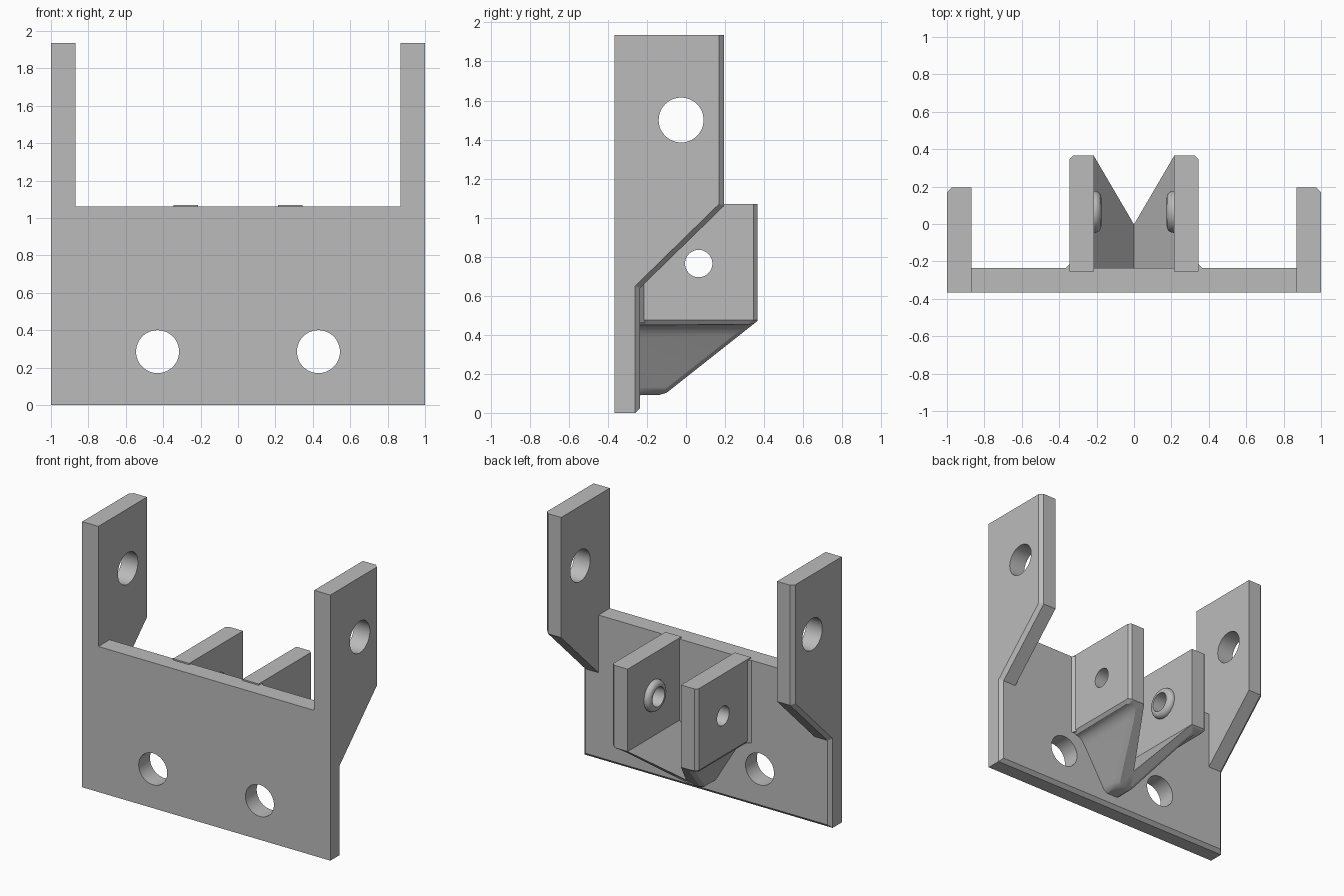
import bpy, bmesh, math
from mathutils import Vector, Matrix

cube = bpy.data.objects.get("Cube")
if cube:
    bpy.data.objects.remove(cube, do_unlink=True)

steel = bpy.data.materials.new("plain_grey")
steel.use_nodes = True
GREY = (0.5, 0.5, 0.5, 1)
steel.diffuse_color = GREY
steel.node_tree.nodes["Principled BSDF"].inputs["Base Color"].default_value = GREY


def finish(name, bm):
    bmesh.ops.recalc_face_normals(bm, faces=bm.faces[:])
    mesh = bpy.data.meshes.new(name)
    bm.to_mesh(mesh)
    bm.free()
    mesh.materials.append(steel)
    obj = bpy.data.objects.new(name, mesh)
    bpy.context.collection.objects.link(obj)
    return obj


def prism(points, axis, start, end):
    """Extrude a 2D outline along the x, y or z axis."""
    place = {"x": lambda p: (start, p[0], p[1]),
             "y": lambda p: (p[0], start, p[1]),
             "z": lambda p: (p[0], p[1], start)}[axis]
    bm = bmesh.new()
    face = bm.faces.new([bm.verts.new(place(p)) for p in points])
    geom = bmesh.ops.extrude_face_region(bm, geom=[face])["geom"]
    shift = Vector([end - start if a == axis else 0 for a in "xyz"])
    bmesh.ops.translate(bm, vec=shift, verts=[g for g in geom if isinstance(g, bmesh.types.BMVert)])
    bmesh.ops.recalc_face_normals(bm, faces=bm.faces[:])
    return bm


def cylinder(axis, centre, radius, length):
    bm = bmesh.new()
    turn = Matrix.Rotation(math.pi / 2, 4, "Y" if axis == "x" else "X")
    bmesh.ops.create_cone(bm, cap_ends=True, segments=48, radius1=radius, radius2=radius,
                          depth=length, matrix=Matrix.Translation(centre) @ turn)
    return bm


def chamfer(bm, edges, width, segments=1):
    bmesh.ops.bevel(bm, geom=edges, offset=width, segments=segments, profile=0.5,
                    affect="EDGES", clamp_overlap=False)


def combine(obj, other, operation):
    """Apply a boolean and discard the tool object."""
    mod = obj.modifiers.new("join", "BOOLEAN")
    mod.operation, mod.object, mod.solver = operation, other, "EXACT"
    bpy.context.view_layer.objects.active = obj
    bpy.ops.object.modifier_apply(modifier=mod.name)
    bpy.data.objects.remove(other, do_unlink=True)


def smooth(obj):
    bpy.ops.object.select_all(action="DESELECT")
    obj.select_set(True)
    bpy.context.view_layer.objects.active = obj
    bpy.ops.object.shade_smooth_by_angle(angle=math.radians(25))


FRONT, BACK = -0.365, -0.235
foot = [(FRONT, 0), (BACK - 0.025, 0), (BACK, 0.025)]

# Front plate with a chamfered lower back edge
plate = finish("mounting_plate", prism(foot + [(BACK, 1.06), (FRONT, 1.06)], "x", -0.9, 0.9))

# Side arms, chamfered on their outer back edges
arm_outline = foot + [(BACK, 0.64), (0.195, 1.06), (0.195, 1.935), (FRONT, 1.935)]
for side in (-1, 1):
    bm = prism(arm_outline, "x", side * 0.87, side)
    outer = [e for e in bm.edges
             if all(abs(v.co.x) > 0.99 and v.co.y > BACK - 0.01 for v in e.verts)]
    chamfer(bm, outer, 0.025)
    combine(plate, finish("arm", bm), "UNION")

# Screw holes in the plate and pivot hole through the arms
for x in (-0.43, 0.43):
    combine(plate, finish("cutter", cylinder("y", (x, -0.3, 0.285), 0.115, 0.4)), "DIFFERENCE")
combine(plate, finish("cutter", cylinder("x", (0, -0.025, 1.5), 0.115, 3)), "DIFFERENCE")
smooth(plate)

# Twin lugs on a V-shaped gusset: half outline, inside first, then mirrored
half = [(0.215, 0.47), (0.215, 1.07), (0.345, 1.07), (0.345, 0.475), (0.325, 0.45)]
p0, p1, p2 = Vector((0.32, 0.45)), Vector((0.28, 0.45)), Vector((0.24, 0.385))
for i in range(7):
    t = i / 6
    half.append(tuple(p0 * (1 - t) ** 2 + p1 * 2 * t * (1 - t) + p2 * t * t))
half += [(0.085, 0.13), (0.07, 0.108), (0.045, 0.09)]
outline = [(0, 0.18)] + half + [(-x, z) for x, z in reversed(half)]
bm = prism(outline, "y", BACK - 0.02, 0.365)
# Slanted underside cut
bmesh.ops.bisect_plane(bm, geom=bm.verts[:] + bm.edges[:] + bm.faces[:],
                       plane_co=(0, 0.365, 0.47), plane_no=(0, 0.79, -1), clear_outer=True)
bmesh.ops.holes_fill(bm, edges=[e for e in bm.edges if e.is_boundary])
bmesh.ops.recalc_face_normals(bm, faces=bm.faces[:])
bm.normal_update()


def is_outside(face):
    n, c = face.normal, face.calc_center_median()
    return abs(n.y) < 0.05 and (n.z < -0.1 or n.x * c.x > 0.02)


rim = [e for e in bm.edges if len(e.link_faces) == 2
       and any(f.normal.y > 0.3 for f in e.link_faces)
       and any(is_outside(f) for f in e.link_faces)]
chamfer(bm, rim, 0.02)
bracket = finish("lug_bracket", bm)

# Rounded bosses on the inner lug faces
PIVOT_Y, PIVOT_Z = 0.065, 0.765
for side in (-1, 1):
    bm = cylinder("x", (side * 0.21, PIVOT_Y, PIVOT_Z), 0.112, 0.07)
    lip = [e for e in bm.edges if all(abs(v.co.x) < 0.2 for v in e.verts)]
    chamfer(bm, lip, 0.035, 5)
    combine(bracket, finish("boss", bm), "UNION")
combine(bracket, finish("cutter", cylinder("x", (0, PIVOT_Y, PIVOT_Z), 0.07, 2)), "DIFFERENCE")
smooth(bracket)

# Small chamfer strips where the lugs meet the plate
for side, label in ((-1, "right"), (1, "left")):
    wedge = [(side * 0.34, BACK - 0.005), (side * 0.37, BACK - 0.005), (side * 0.34, BACK + 0.025)]
    finish(label + "_lug_root", prism(wedge, "z", 0.46, 1.06))
